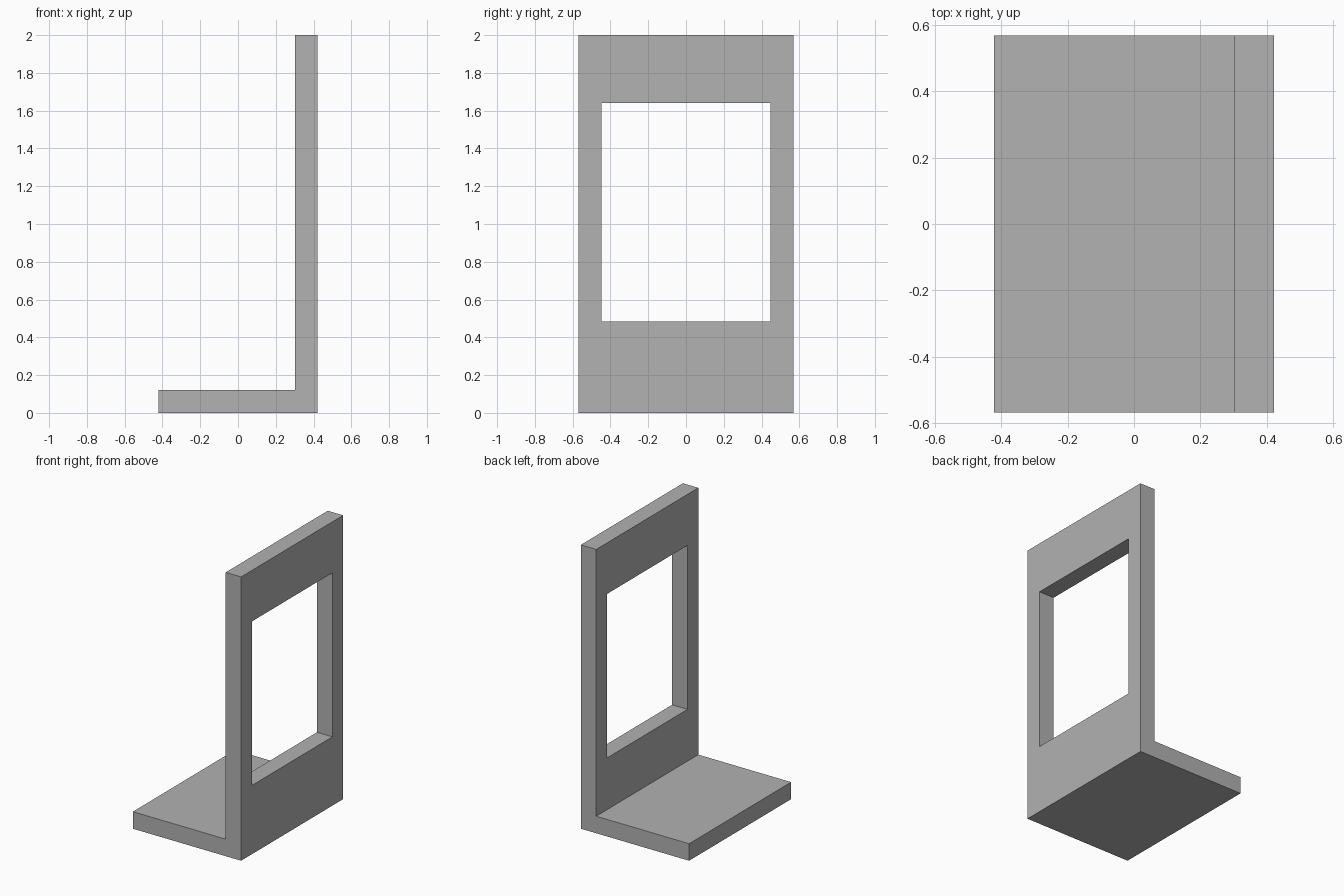
import bpy
import bmesh
from mathutils import Vector

WIDTH, DEPTH, HEIGHT = 0.844, 1.136, 2.0
THICK = 0.12
WINDOW_WIDTH, WINDOW_BOTTOM, WINDOW_TOP = 0.896, 0.485, 1.64

cube = bpy.data.objects.get("Cube")
if cube:
    bpy.data.objects.remove(cube, do_unlink=True)

grey = bpy.data.materials.new("plain_grey")
grey.use_nodes = True
colour = (0.445, 0.445, 0.445, 1)
grey.diffuse_color = colour
grey.node_tree.nodes["Principled BSDF"].inputs["Base Color"].default_value = colour


def extrude_outline(name, outline, direction):
    """Solid made by sweeping a closed flat outline along a direction."""
    bm = bmesh.new()
    face = bm.faces.new([bm.verts.new(p) for p in outline])
    swept = bmesh.ops.extrude_face_region(bm, geom=[face], use_keep_orig=True)
    moved = [v for v in swept["geom"] if isinstance(v, bmesh.types.BMVert)]
    bmesh.ops.translate(bm, verts=moved, vec=Vector(direction))
    bmesh.ops.recalc_face_normals(bm, faces=bm.faces)
    mesh = bpy.data.meshes.new(name)
    bm.to_mesh(mesh)
    bm.free()
    mesh.materials.append(grey)
    obj = bpy.data.objects.new(name, mesh)
    bpy.context.collection.objects.link(obj)
    return obj


# L-shaped bracket: foot plate and upright panel in one profile
left, right = -WIDTH / 2, WIDTH / 2
inner = right - THICK
profile = [(left, 0), (right, 0), (right, HEIGHT),
           (inner, HEIGHT), (inner, THICK), (left, THICK)]
bracket = extrude_outline("bracket", [(x, -DEPTH / 2, z) for x, z in profile],
                          (0, DEPTH, 0))

# Rectangular window through the upright panel
side = WINDOW_WIDTH / 2
opening = [(-side, WINDOW_BOTTOM), (side, WINDOW_BOTTOM),
           (side, WINDOW_TOP), (-side, WINDOW_TOP)]
cutter = extrude_outline("window_cutter", [(inner - THICK, y, z) for y, z in opening],
                         (3 * THICK, 0, 0))
cutter.hide_render = True

cut = bracket.modifiers.new("window", 'BOOLEAN')
cut.operation = 'DIFFERENCE'
cut.solver = 'EXACT'
cut.object = cutter

# Apply the cut and drop the helper
bpy.context.view_layer.objects.active = bracket
bracket.select_set(True)
bpy.ops.object.modifier_apply(modifier=cut.name)
bpy.data.objects.remove(cutter, do_unlink=True)
